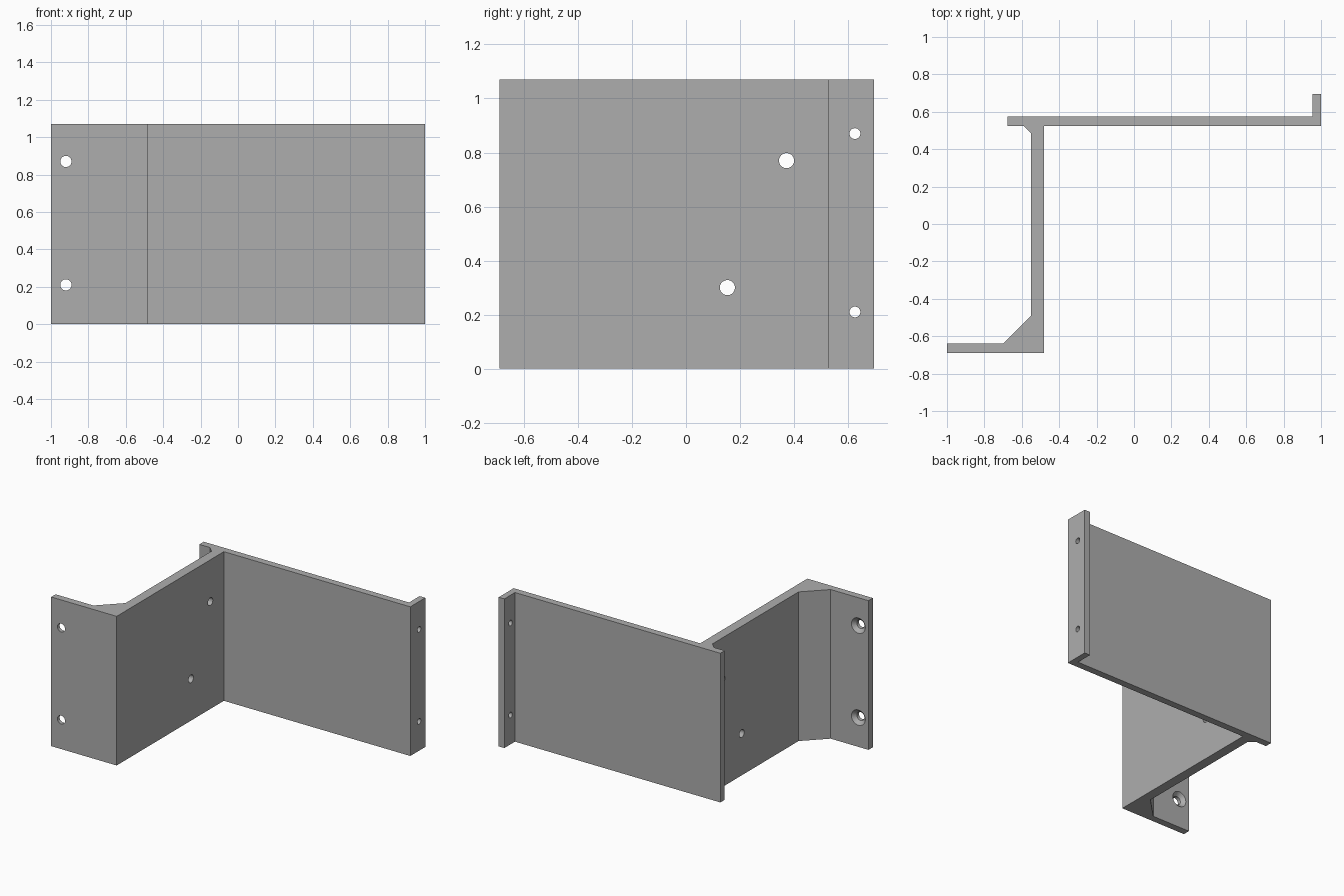
import bpy
import bmesh
import math
from mathutils import Vector

cube = bpy.data.objects.get("Cube")
if cube:
    bpy.data.objects.remove(cube, do_unlink=True)

HEIGHT = 1.07
HOLE_LEVELS = (0.21, 0.87)

grey = bpy.data.materials.new("plain grey")
grey.use_nodes = True
GREY = (0.42, 0.42, 0.42, 1)
grey.diffuse_color = GREY
grey.node_tree.nodes["Principled BSDF"].inputs["Base Color"].default_value = GREY


def add_object(name, bm):
    bmesh.ops.recalc_face_normals(bm, faces=bm.faces)
    mesh = bpy.data.meshes.new(name)
    bm.to_mesh(mesh)
    bm.free()
    mesh.materials.append(grey)
    obj = bpy.data.objects.new(name, mesh)
    bpy.context.collection.objects.link(obj)
    return obj


def extrude_profile(name, points, height):
    bm = bmesh.new()
    face = bm.faces.new([bm.verts.new((x, y, 0)) for x, y in points])
    result = bmesh.ops.extrude_face_region(bm, geom=[face])
    top = [v for v in result["geom"] if isinstance(v, bmesh.types.BMVert)]
    bmesh.ops.translate(bm, vec=(0, 0, height), verts=top)
    return add_object(name, bm)


def drill(target, center, axis, r1, r2, depth):
    """Cut a round or tapered hole; r1 is the radius at the negative end."""
    bm = bmesh.new()
    bmesh.ops.create_cone(bm, cap_ends=True, segments=32,
                          radius1=r1, radius2=r2, depth=depth)
    turn = Vector((0, 0, 1)).rotation_difference(Vector(axis)).to_matrix()
    bmesh.ops.rotate(bm, matrix=turn, verts=bm.verts)
    bmesh.ops.translate(bm, vec=center, verts=bm.verts)
    cutter = add_object("hole_cutter", bm)
    cutter.hide_render = True
    mod = target.modifiers.new("hole", 'BOOLEAN')
    mod.operation = 'DIFFERENCE'
    mod.solver = 'EXACT'
    mod.object = cutter
    bpy.context.view_layer.objects.active = target
    bpy.ops.object.modifier_apply(modifier=mod.name)
    bpy.data.objects.remove(cutter, do_unlink=True)


# Bracket cross-section: foot flange, gusset, web, small fillet, plate, end lip
profile = [
    (-1, -0.69), (-0.48, -0.69), (-0.48, 0.525), (1, 0.525), (1, 0.695),
    (0.955, 0.695), (0.955, 0.575), (-0.675, 0.575), (-0.675, 0.525),
    (-0.59, 0.525), (-0.55, 0.485), (-0.55, -0.49), (-0.70, -0.64), (-1, -0.64),
]
bracket = extrude_profile("mounting_bracket", profile, HEIGHT)

for z in HOLE_LEVELS:
    # Countersunk flange holes, then plain lip holes
    drill(bracket, (-0.92, -0.66, z), (0, 1, 0), 0.03, 0.03, 0.2)
    drill(bracket, (-0.92, -0.65, z), (0, 1, 0), 0.025, 0.065, 0.04)
    drill(bracket, (0.98, 0.625, z), (1, 0, 0), 0.02, 0.02, 0.2)

# Two staggered holes through the web
for y, z in ((0.153, 0.30), (0.372, 0.77)):
    drill(bracket, (-0.515, y, z), (1, 0, 0), 0.028, 0.028, 0.2)

# Smooth hole walls, sharp plate edges
bpy.ops.object.select_all(action='DESELECT')
bracket.select_set(True)
bpy.context.view_layer.objects.active = bracket
bpy.ops.object.shade_smooth_by_angle(angle=math.radians(30))
